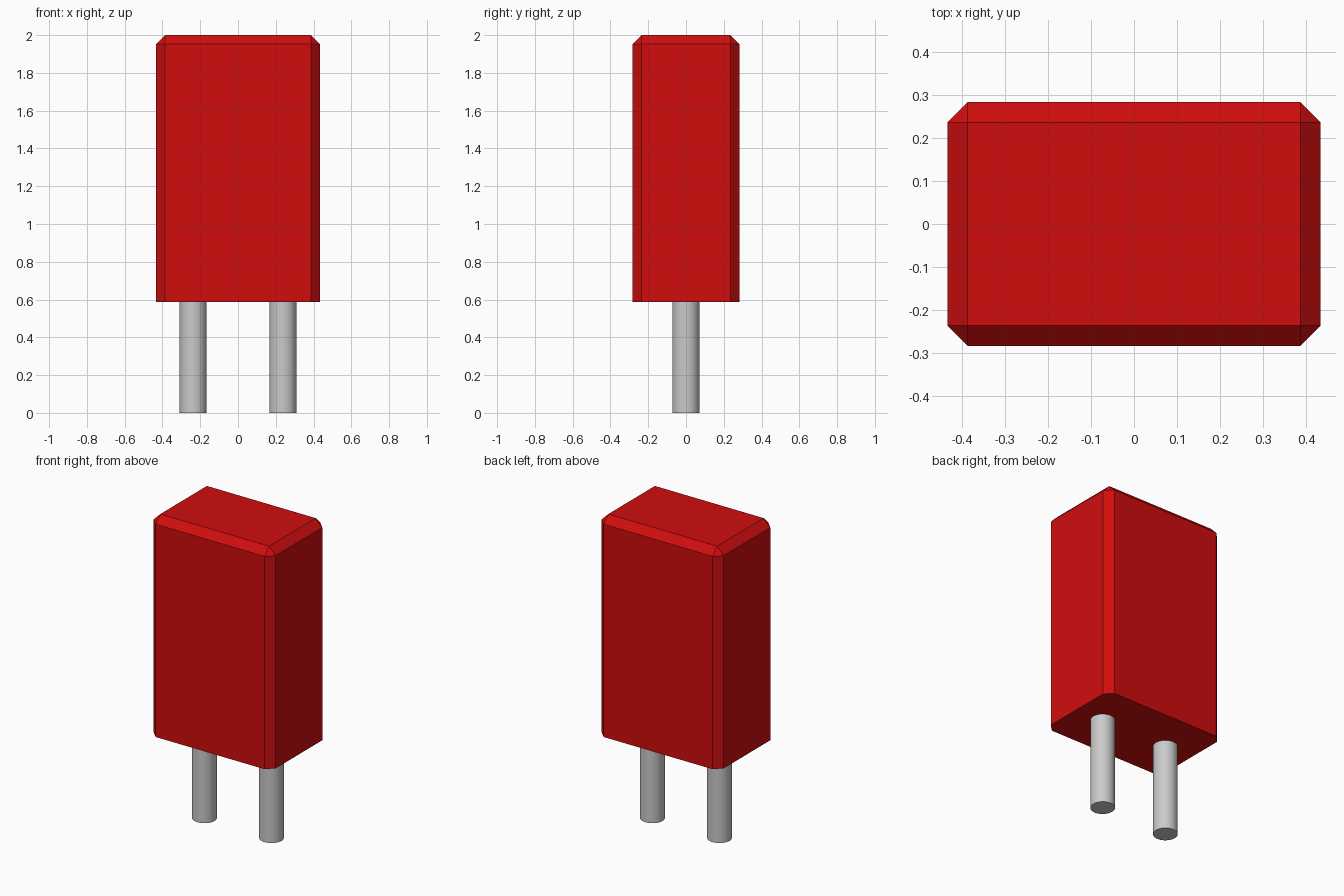
import bpy
import bmesh
import math

BASE_Z, TOP_Z = 0.588, 2.0
HALF_X, HALF_Y = 0.433, 0.283
CHAMFER = 0.047
PIN_X, PIN_RADIUS = 0.238, 0.072

cube = bpy.data.objects.get("Cube")
if cube:
    bpy.data.objects.remove(cube, do_unlink=True)


def make_material(name, colour, metallic=0.0):
    mat = bpy.data.materials.new(name)
    mat.use_nodes = True
    mat.diffuse_color = colour
    mat.node_tree.nodes["Principled BSDF"].inputs["Base Color"].default_value = colour
    return mat


red = make_material("red plastic", (0.63, 0.004, 0.004, 1))
grey = make_material("pale grey metal", (0.59, 0.59, 0.59, 1))


# Housing: box chamfered on every edge except the bottom rim
def make_housing():
    bm = bmesh.new()
    bmesh.ops.create_cube(bm, size=1)
    bmesh.ops.scale(bm, vec=(2 * HALF_X, 2 * HALF_Y, TOP_Z - BASE_Z), verts=bm.verts)
    bmesh.ops.translate(bm, vec=(0, 0, (TOP_Z + BASE_Z) / 2), verts=bm.verts)
    edges = [e for e in bm.edges if max(v.co.z for v in e.verts) > TOP_Z - 0.01]
    bmesh.ops.bevel(bm, geom=edges, offset=CHAMFER, offset_type='OFFSET',
                    segments=1, profile=0.5, affect='EDGES')
    mesh = bpy.data.meshes.new("housing")
    bm.to_mesh(mesh)
    bm.free()
    mesh.materials.append(red)
    obj = bpy.data.objects.new("housing", mesh)
    bpy.context.collection.objects.link(obj)


# Pin: smooth round post under the housing
def make_pin(name, x):
    bpy.ops.mesh.primitive_cylinder_add(vertices=32, radius=PIN_RADIUS, depth=BASE_Z,
                                        location=(x, 0, BASE_Z / 2))
    pin = bpy.context.object
    pin.name = name
    pin.data.materials.append(grey)
    bpy.ops.object.shade_smooth_by_angle(angle=math.radians(30))


make_housing()
for side, sign in (("left", 1), ("right", -1)):
    make_pin(side + "_pin", sign * PIN_X)
